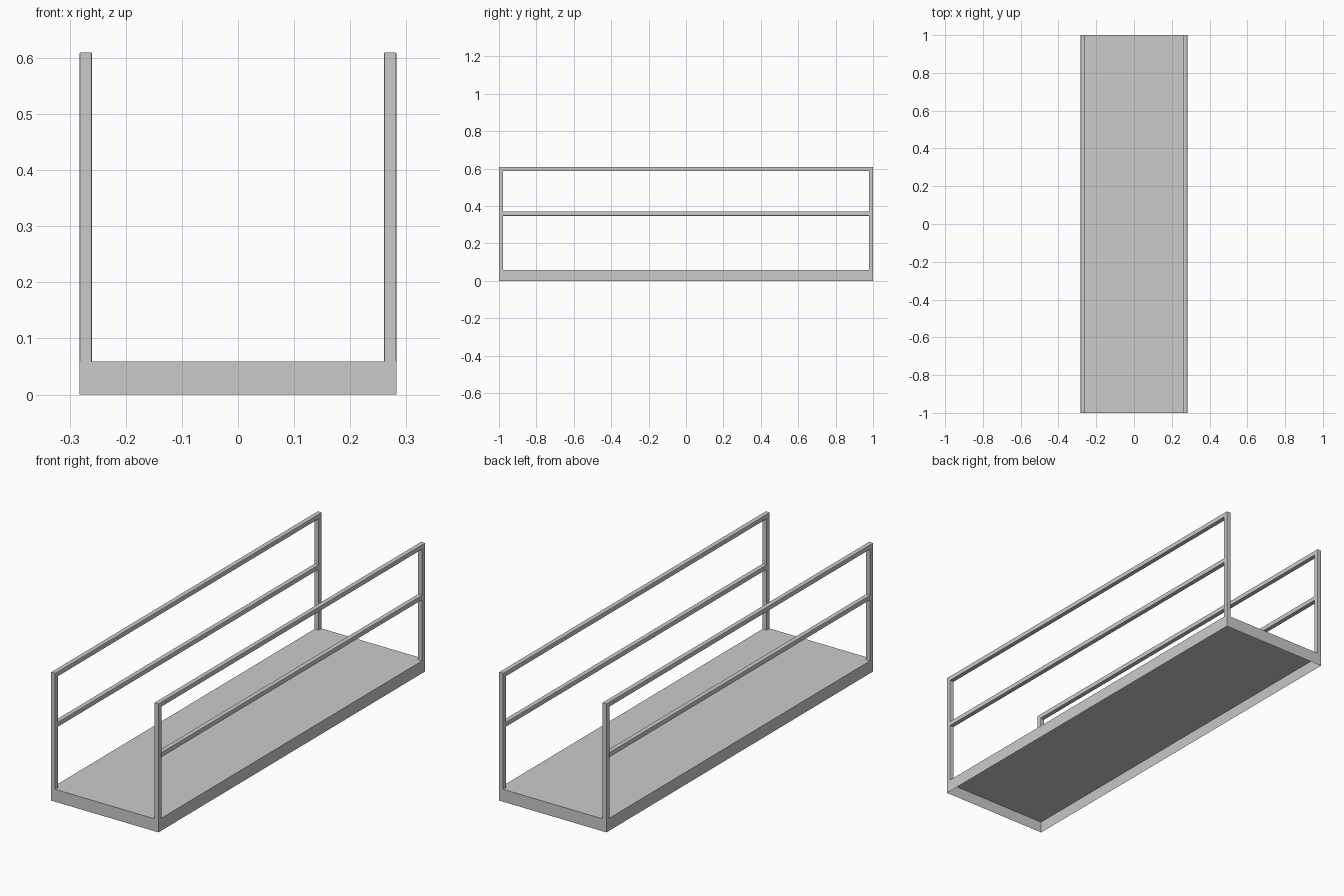
import bpy, bmesh, math
from mathutils import Vector

if "Cube" in bpy.data.objects:
    bpy.data.objects.remove(bpy.data.objects["Cube"])

W, L, H = 0.2825, 1.0, 0.61      # half width, half length, overall height
DECK = 0.059                     # deck top
T = 0.0225                       # square tube size
R = 0.0025                       # tube corner radius


def finish(name, bm):
    bmesh.ops.recalc_face_normals(bm, faces=bm.faces[:])
    mesh = bpy.data.meshes.new(name)
    bm.to_mesh(mesh)
    bm.free()
    ob = bpy.data.objects.new(name, mesh)
    bpy.context.collection.objects.link(ob)
    return ob


def tube_profile():
    # rounded square, three points per corner
    h = T / 2 - R
    pts = []
    for i, (sx, sy) in enumerate([(1, 1), (-1, 1), (-1, -1), (1, -1)]):
        for k in range(3):
            a = math.radians(90 * i + 45 * k)
            pts.append((sx * h + R * math.cos(a), sy * h + R * math.sin(a)))
    return pts


def sweep(name, place, stations):
    # place(station, u, v) gives the position of a profile point
    bm = bmesh.new()
    prof = tube_profile()
    rings = [[bm.verts.new(place(s, u, v)) for u, v in prof] for s in stations]
    n = len(prof)
    for a, b in zip(rings, rings[1:]):
        for i in range(n):
            j = (i + 1) % n
            bm.faces.new((a[i], a[j], b[j], b[i]))
    bm.faces.new(rings[0])
    bm.faces.new(rings[-1])
    return finish(name, bm)


# Deck tray: flat top with thin skirt, open below
bm = bmesh.new()
bmesh.ops.create_cube(bm, size=1)
for v in bm.verts:
    v.co = Vector((v.co.x * 2 * W, v.co.y * 2 * L, (v.co.z + 0.5) * DECK))
bm.faces.ensure_lookup_table()
bottom = min(bm.faces, key=lambda f: f.calc_center_median().z)
bmesh.ops.inset_region(bm, faces=[bottom], thickness=0.01)
for v in bottom.verts:
    v.co.z = DECK - 0.01
finish("deck", bm)

# Handrails: mitred hoop and middle rail on each side
for side, sx in (("left", -1), ("right", 1)):
    x = sx * (W - T / 2)

    def hoop(s, u, v):
        sy, top = s
        return (x + u, sy * (L - T / 2 + v), H - T / 2 + v if top else DECK)

    def rail(s, u, v):
        return (x + u, s * (L - T + 0.001), 0.359 + v)

    sweep(side + "_handrail_hoop", hoop, [(-1, 0), (-1, 1), (1, 1), (1, 0)])
    sweep(side + "_middle_rail", rail, [-1, 1])
